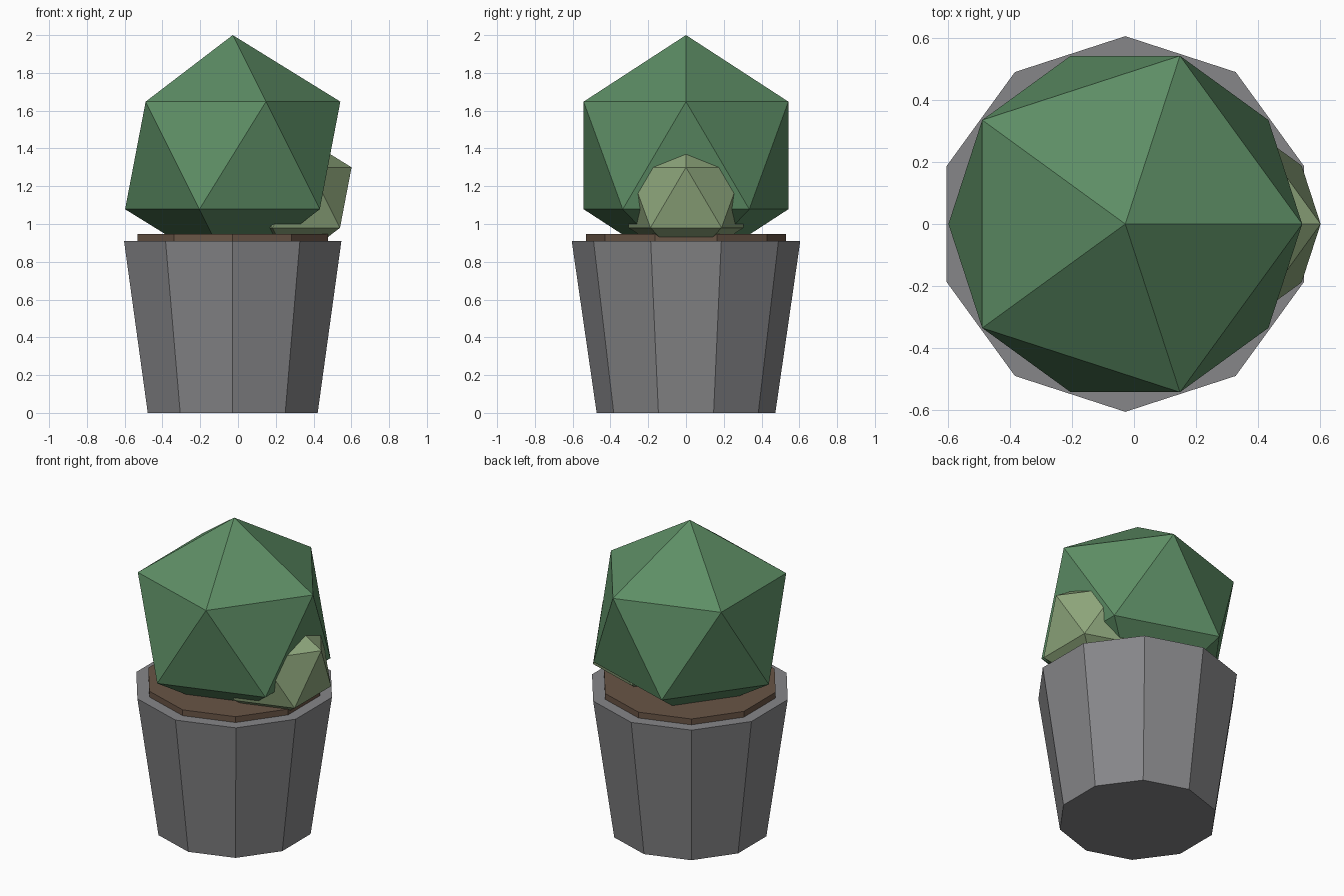
import bpy

if "Cube" in bpy.data.objects:
    bpy.data.objects.remove(bpy.data.objects["Cube"])

CX = -0.028  # shared axis of pot, soil and main cactus


def finish(name, color=None):
    obj = bpy.context.object
    obj.name = name
    obj.data.name = name
    if color:
        mat = bpy.data.materials.new(name + "_color")
        mat.diffuse_color = (*color, 1)
        mat.use_nodes = True
        mat.node_tree.nodes["Principled BSDF"].inputs["Base Color"].default_value = mat.diffuse_color
        obj.data.materials.append(mat)
    return obj


def tapered(name, r_bottom, r_top, z0, z1, color=None):
    bpy.ops.mesh.primitive_cone_add(vertices=10, radius1=r_bottom, radius2=r_top,
                                    depth=z1 - z0, location=(CX, 0, (z0 + z1) / 2))
    return finish(name, color)


def ball(name, radius, location, color):
    bpy.ops.mesh.primitive_ico_sphere_add(subdivisions=1, radius=radius, location=location)
    return finish(name, color)


# Ten-sided pot and the soil disc standing slightly proud of it
tapered("pot", 0.473, 0.605, 0, 0.91, (0.24, 0.24, 0.25))
tapered("soil", 0.53, 0.53, 0.87, 0.948, (0.14, 0.09, 0.06))

# Large cactus body and the small side shoot, both faceted
ball("cactus_body", 0.637, (CX, 0, 1.363), (0.11, 0.27, 0.13))
ball("cactus_shoot", 0.358, (0.281, 0, 1.14), (0.27, 0.38, 0.2))
